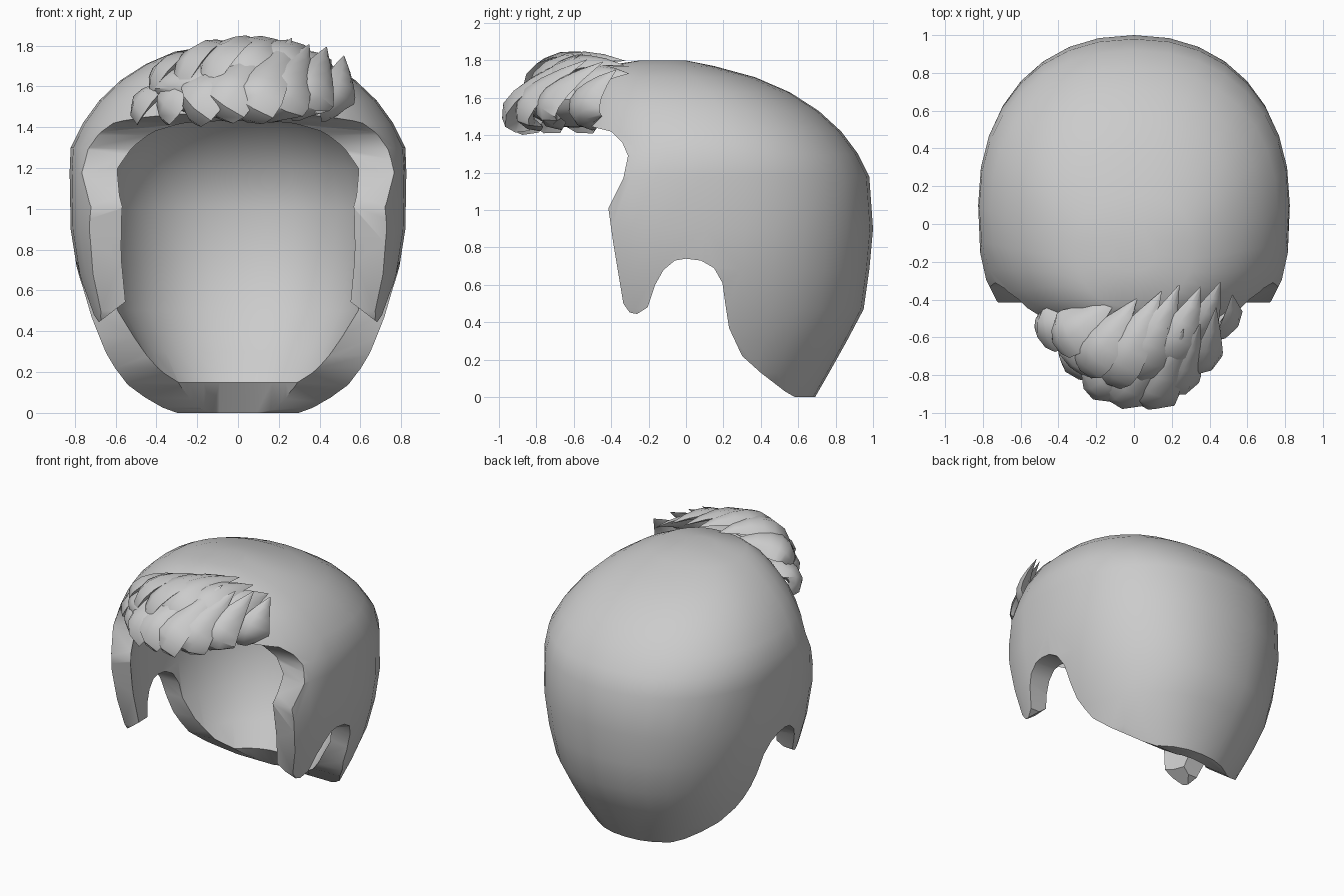
import bpy, bmesh, math, random
from mathutils import Vector

if "Cube" in bpy.data.objects:
    bpy.data.objects.remove(bpy.data.objects["Cube"])

random.seed(4)


def make_object(name, bm):
    bmesh.ops.recalc_face_normals(bm, faces=bm.faces)
    mesh = bpy.data.meshes.new(name)
    bm.to_mesh(mesh)
    bm.free()
    ob = bpy.data.objects.new(name, mesh)
    bpy.context.collection.objects.link(ob)
    return ob


def smooth(ob, angle):
    bpy.ops.object.select_all(action='DESELECT')
    ob.select_set(True)
    bpy.context.view_layer.objects.active = ob
    bpy.ops.object.shade_smooth_by_angle(angle=math.radians(angle))


def skin(bm, rings):
    """Bridge equal rings of points and cap both ends."""
    vs = [[bm.verts.new(p) for p in r] for r in rings]
    n = len(vs[0])
    for r0, r1 in zip(vs, vs[1:]):
        for i in range(n):
            j = (i + 1) % n
            bm.faces.new((r0[i], r0[j], r1[j], r1[i]))
    bm.faces.new(vs[0][::-1])
    bm.faces.new(vs[-1])


def head_loft(name, sections, seg=32):
    """Sections: height, half width, back y, front y, centre y."""
    rings = []
    for z, a, back, front, yc in sections:
        ring = []
        for i in range(seg):
            t = 2 * math.pi * i / seg
            c, s = math.cos(t), math.sin(t)
            n = 2.2 if s >= 0 else (3.0 if z < 1.25 else 2.4)
            depth = back - yc if s >= 0 else yc - front
            ring.append((a * math.copysign(abs(c) ** (2 / n), c),
                         yc + depth * math.copysign(abs(s) ** (2 / n), s), z))
        rings.append(ring)
    bm = bmesh.new()
    skin(bm, rings)
    return make_object(name, bm)


# Outer hair volume
cap = head_loft("hair_cap", [
    (0.00, .48, .69, -.40, .10), (0.13, .58, .765, -.47, .10),
    (0.30, .66, .86, -.56, .10), (0.47, .725, .95, -.62, .10),
    (0.68, .785, .98, -.64, .10), (0.90, .82, 1.0, -.65, .10),
    (1.18, .825, .98, -.65, .10), (1.30, .82, .92, -.65, .09),
    (1.42, .76, .83, -.62, .07), (1.53, .68, .71, -.59, .03),
    (1.63, .575, .555, -.55, 0), (1.71, .45, .37, -.51, -.05),
    (1.77, .31, .15, -.44, -.10), (1.80, .12, 0, -.25, -.12)])

# Head hollow, flared at the nape so the rim slopes inward
hollow = head_loft("hollow_cutter", [
    (-.10, .46, .67, -.40, .05), (0.00, .40, .605, -.45, .05),
    (0.15, .40, .50, -.50, .05), (0.30, .49, .60, -.54, .05),
    (0.50, .60, .74, -.58, .05), (0.75, .64, .80, -.60, .05),
    (1.00, .665, .82, -.60, .05), (1.20, .64, .77, -.59, .05),
    (1.38, .54, .61, -.50, .05), (1.50, .37, .43, -.36, .03),
    (1.58, .15, .18, -.15, .02)])

# Side profile: hairline, sideburn, ear arch and nape
profile = [(-2, 1.50), (-.6, 1.47), (-.40, 1.42), (-.34, 1.36), (-.31, 1.29),
           (-.335, 1.17), (-.415, 1.01), (-.39, .83), (-.335, .50),
           (-.285, .43), (-.205, .48), (-.165, .60), (-.12, .68), (-.06, .73),
           (0, .74), (.08, .73), (.15, .69), (.195, .61), (.21, .50),
           (.23, .37), (.30, .22), (.40, .13), (.53, .03), (.60, -.01),
           (.60, -.3), (-2, -.3)]
bm = bmesh.new()
skin(bm, [[(x, y, z) for y, z in profile] for x in (-1.5, 1.5)])
face_cut = make_object("hairline_cutter", bm)

# Slanted sideburn ends, mirrored
bm = bmesh.new()
for m in (-1, 1):
    skin(bm, [[(m * x, y, z) for x, z in ((.40, .66), (.74, .40), (.40, .30))]
              for y in (-.8, -.1)])
tip_cut = make_object("sideburn_cutter", bm)

for cutter in (hollow, face_cut, tip_cut):
    cutter.hide_render = True
    mod = cap.modifiers.new("cut", 'BOOLEAN')
    mod.operation, mod.solver, mod.object = 'DIFFERENCE', 'EXACT', cutter
    bpy.context.view_layer.objects.active = cap
    bpy.ops.object.modifier_apply(modifier=mod.name)
    bpy.data.objects.remove(cutter)
smooth(cap, 38)

# Quiff: overlapping leaf-shaped locks swept up and back
LENS = [(-1, 0), (-.45, .35), (.3, .4), (1, 0), (.3, -.3), (-.45, -.3)]
WIDTH = [.3, .7, .95, 1, .88, .66, .38, .02]
CENTRE = Vector((0, -.4, 1.5))


def lock(bm, base, ctrl, tip, width):
    a, b, c = Vector(base), Vector(ctrl), Vector(tip)
    tilt = random.uniform(.2, .5)
    rings = []
    for k, w in enumerate(WIDTH):
        t = k / (len(WIDTH) - 1)
        p = a * (1 - t) ** 2 + b * 2 * t * (1 - t) + c * t * t
        tan = ((b - a) * (1 - t) + (c - b) * t).normalized()
        side = tan.cross(p - CENTRE).normalized()
        up = side.cross(tan).normalized()
        side, up = (side * math.cos(tilt) + up * math.sin(tilt),
                    up * math.cos(tilt) - side * math.sin(tilt))
        rings.append([p + (side * u + up * v) * w * width for u, v in LENS])
    skin(bm, rings)


def jit(d=.025):
    return random.uniform(-d, d)


bm = bmesh.new()
for i in range(8):            # lower row along the forehead
    s = i / 3.5 - 1
    q = s * s
    lock(bm, (.46 * s - .03, -.84 + .36 * q, 1.45 + jit(.015)),
         (.53 * s - .01, -1.12 + .46 * q + jit(), 1.53 + .02 * q),
         (.43 * s + .22 - .13 * s, -.58 + .2 * q + jit(.04), 1.82 - .09 * q + jit()),
         .14 - .02 * q)
for i in range(6):            # upper row over the crown
    s = i / 2.5 - 1
    q = s * s
    lock(bm, (.33 * s - .09, -.84 + .25 * q, 1.58 + jit()),
         (.36 * s - .02, -.78 + .14 * q, 1.88 - .12 * q + jit(.02)),
         (.27 * s + .2 + jit(), -.34 + jit(.06), 1.80 - .07 * q),
         .13)
smooth(make_object("quiff_locks", bm), 40)

# Filler behind the locks
bm = bmesh.new()
bmesh.ops.create_uvsphere(bm, u_segments=20, v_segments=10, radius=1)
for v in bm.verts:
    v.co = (v.co.x * .42, v.co.y * .27 - .6, v.co.z * .15 + 1.59)
smooth(make_object("quiff_core", bm), 40)
